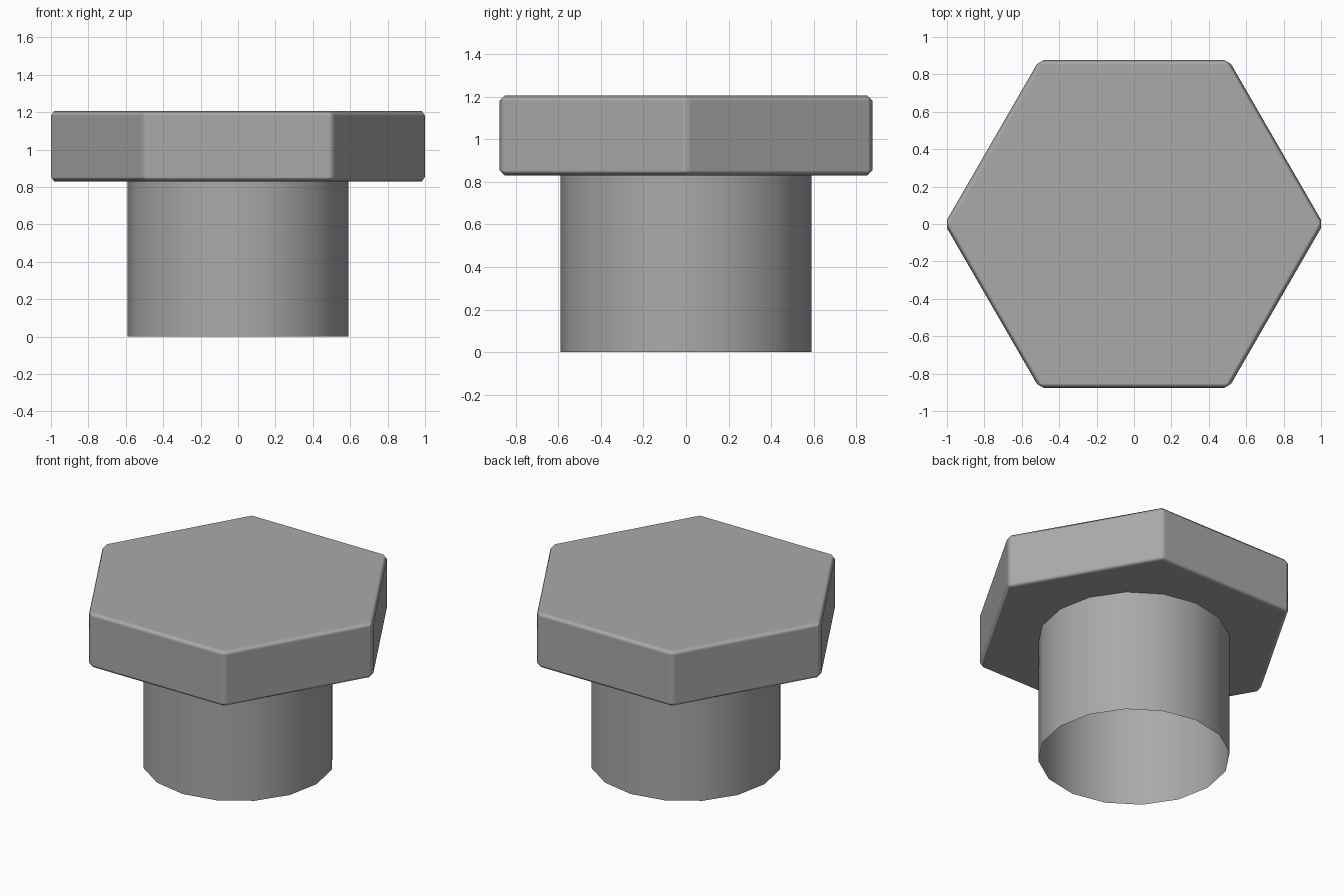
import bpy

cube = bpy.data.objects.get("Cube")
if cube:
    bpy.data.objects.remove(cube, do_unlink=True)

# Single plain grey material
COLOUR = (0.4, 0.4, 0.4, 1)
grey = bpy.data.materials.new("steel_grey")
grey.use_nodes = True
grey.diffuse_color = COLOUR
grey.node_tree.nodes["Principled BSDF"].inputs["Base Color"].default_value = COLOUR

HEAD_BOTTOM, HEAD_TOP = 0.83, 1.205
CHAMFER = 0.025


def prism(name, sides, radius, bottom, top, cap, turn):
    """Upright smooth-shaded prism; turn is its rotation about z."""
    bpy.ops.mesh.primitive_cylinder_add(
        vertices=sides, radius=radius, depth=top - bottom, end_fill_type=cap,
        location=(0, 0, (bottom + top) / 2), rotation=(0, 0, turn))
    obj = bpy.context.object
    obj.name = obj.data.name = name
    obj.data.materials.append(grey)
    bpy.ops.object.shade_smooth()
    return obj


# Hexagonal head with corners on the x axis and softened edges
head = prism("hex_head", 6, 1.0126, HEAD_BOTTOM, HEAD_TOP, 'NGON', 1.5707963)
bevel = head.modifiers.new("edge_chamfer", 'BEVEL')
bevel.width = CHAMFER
bevel.segments = 1
bevel.limit_method = 'ANGLE'
bevel.harden_normals = True

# Hollow sixteen-sided shank, open at the bottom
prism("shank", 16, 0.59, 0, HEAD_BOTTOM, 'NOTHING', 0)
